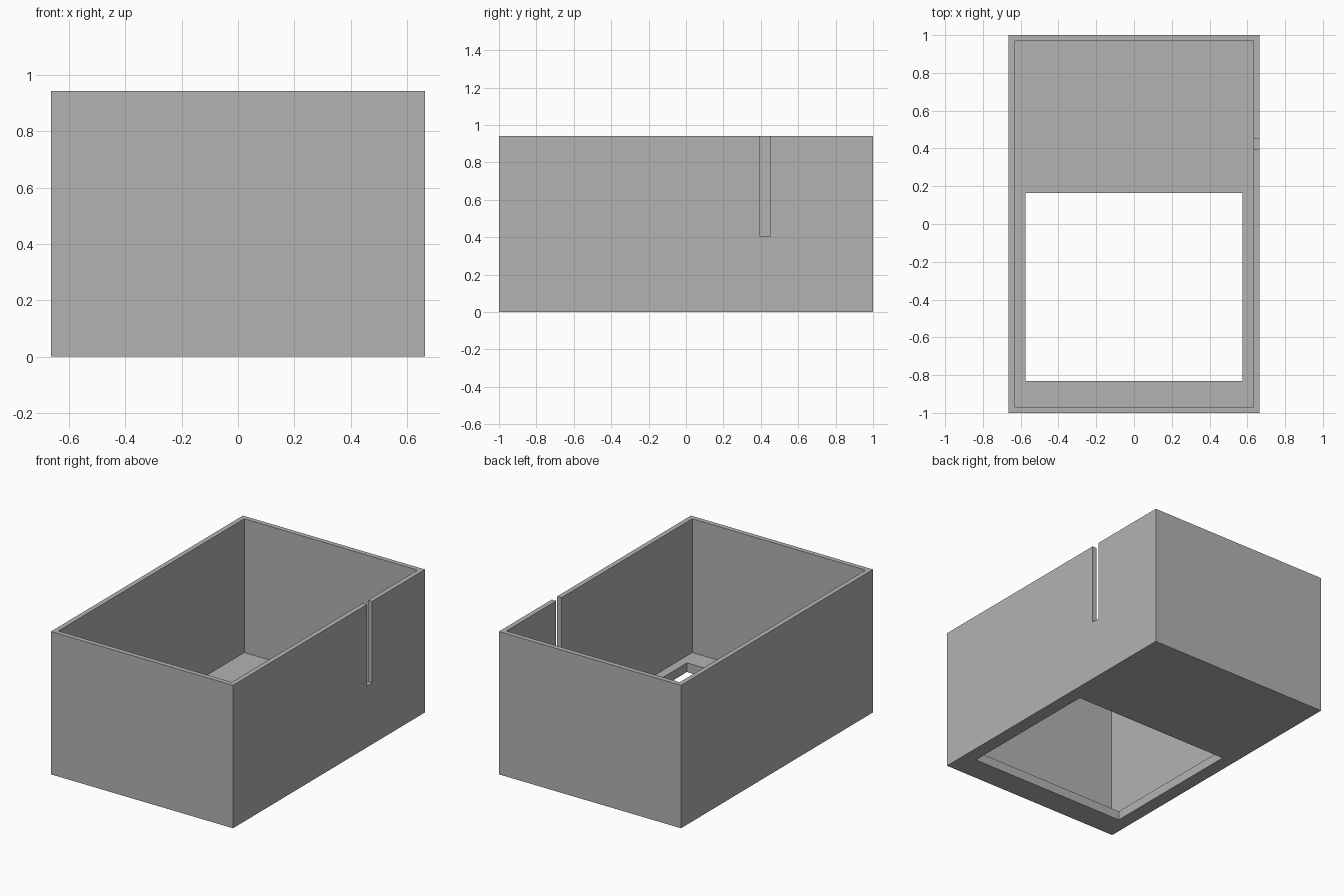
import bpy

cube = bpy.data.objects.get("Cube")
if cube:
    bpy.data.objects.remove(cube, do_unlink=True)

HALF_WIDTH, HALF_LENGTH, HEIGHT = 0.664, 1.0, 0.942
WALL, FLOOR = 0.032, 0.06
OVER = 0.1  # how far cutters reach past the surface

grey = bpy.data.materials.new("plain grey")
grey.use_nodes = True
colour = (0.45, 0.45, 0.45, 1)
grey.diffuse_color = colour
grey.node_tree.nodes["Principled BSDF"].inputs["Base Color"].default_value = colour


def box(name, low, high):
    """Axis-aligned box between two corners."""
    centre = [(a + b) / 2 for a, b in zip(low, high)]
    bpy.ops.mesh.primitive_cube_add(size=1, location=centre)
    obj = bpy.context.object
    obj.name = name
    obj.scale = [b - a for a, b in zip(low, high)]
    bpy.ops.object.transform_apply(location=True, rotation=False, scale=True)
    obj.data.materials.append(grey)
    return obj


def cut(target, cutter):
    """Subtract the cutter, then discard it."""
    cutter.hide_render = True
    mod = target.modifiers.new(cutter.name, "BOOLEAN")
    mod.operation = "DIFFERENCE"
    mod.solver = "EXACT"
    mod.object = cutter
    bpy.context.view_layer.objects.active = target
    bpy.ops.object.modifier_apply(modifier=mod.name)
    bpy.data.objects.remove(cutter, do_unlink=True)


# Outer block of the open tray
tray = box("open_box", (-HALF_WIDTH, -HALF_LENGTH, 0), (HALF_WIDTH, HALF_LENGTH, HEIGHT))

# Hollow interior, leaving thin walls and a thicker floor
inner_x, inner_y = HALF_WIDTH - WALL, HALF_LENGTH - WALL
cut(tray, box("interior", (-inner_x, -inner_y, FLOOR), (inner_x, inner_y, HEIGHT + OVER)))

# Rectangular window through the front part of the floor
cut(tray, box("floor_window", (-0.574, -0.83, -OVER), (0.574, 0.164, FLOOR + OVER)))

# Cable slot open at the rim of the left wall
cut(tray, box("wall_slot", (inner_x - OVER, 0.395, 0.405),
              (HALF_WIDTH + OVER, 0.449, HEIGHT + OVER)))
